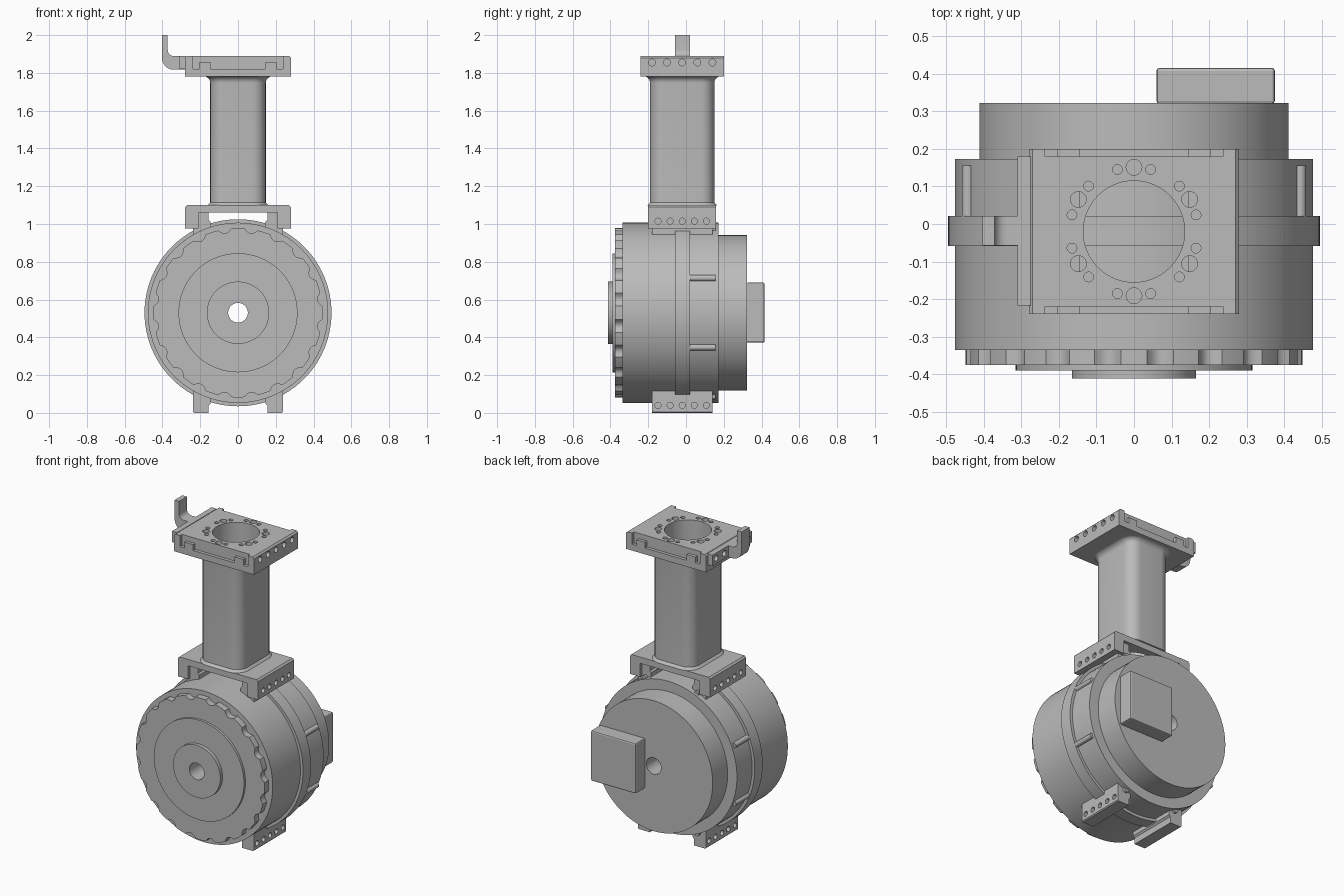
import bpy, bmesh
from math import sin, cos, pi, radians
from mathutils import Matrix, Vector

cube = bpy.data.objects.get("Cube")
if cube:
    bpy.data.objects.remove(cube, do_unlink=True)

GREY = (0.5, 0.5, 0.5, 1)
metal = bpy.data.materials.new("machined grey")
metal.use_nodes = True
metal.diffuse_color = GREY
metal.node_tree.nodes["Principled BSDF"].inputs["Base Color"].default_value = GREY

AXIS_Z = 0.53    # height of the drum axis
MID_Y = -0.02    # depth of the column axis


def finish(name, bm):
    bmesh.ops.recalc_face_normals(bm, faces=bm.faces)
    mesh = bpy.data.meshes.new(name)
    bm.to_mesh(mesh)
    bm.free()
    mesh.materials.append(metal)
    ob = bpy.data.objects.new(name, mesh)
    bpy.context.collection.objects.link(ob)
    return ob


def smooth(ob):
    bpy.ops.object.select_all(action='DESELECT')
    ob.select_set(True)
    bpy.context.view_layer.objects.active = ob
    bpy.ops.object.shade_smooth_by_angle(angle=radians(30))


def loft(name, rings, cap=True, closed=False):
    """Skin a list of equally long point rings."""
    bm = bmesh.new()
    rows = [[bm.verts.new(p) for p in ring] for ring in rings]
    n = len(rows[0])
    pairs = list(zip(rows, rows[1:]))
    if closed:
        pairs.append((rows[-1], rows[0]))
    for a, b in pairs:
        for i in range(n):
            j = (i + 1) % n
            bm.faces.new((a[i], a[j], b[j], b[i]))
    if cap and not closed:
        bm.faces.new(rows[0])
        bm.faces.new(rows[-1])
    return finish(name, bm)


def prism(name, profile, y0, y1):
    """Extrude an (x, z) outline along y."""
    return loft(name, [[(x, y, z) for x, z in profile] for y in (y0, y1)])


def box(name, x0, x1, y0, y1, z0, z1, bevel=0):
    ob = prism(name, [(x0, z0), (x1, z0), (x1, z1), (x0, z1)], y0, y1)
    if bevel:
        mod = ob.modifiers.new("Bevel", 'BEVEL')
        mod.width, mod.segments = bevel, 2
    return ob


def pin(bm, centre, direction, radius, length, segments=20):
    rot = Vector(direction).to_track_quat('Z', 'Y').to_matrix().to_4x4()
    bmesh.ops.create_cone(bm, cap_ends=True, segments=segments, radius1=radius,
                          radius2=radius, depth=length,
                          matrix=Matrix.Translation(centre) @ rot)


def cut(targets, pins):
    """Bore the holes described by pins out of every target."""
    bm = bmesh.new()
    for args in pins:
        pin(bm, *args)
    cutter = finish("hole_cutter", bm)
    cutter.hide_render = True
    for ob in targets:
        mod = ob.modifiers.new("Holes", 'BOOLEAN')
        mod.operation, mod.solver, mod.object = 'DIFFERENCE', 'EXACT', cutter
        bpy.context.view_layer.objects.active = ob
        bpy.ops.object.modifier_apply(modifier=mod.name)
    bpy.data.objects.remove(cutter, do_unlink=True)


def side_holes(x, z, spacing, radius=0.016, sides=(-1, 1)):
    return [((s * x, MID_Y + k * spacing, z), (1, 0, 0), radius, 0.06)
            for s in sides for k in range(-2, 3)]


# Drum: stepped body with strap, hub and through bore
steps = [(0.052, -0.412), (0.165, -0.412), (0.165, -0.39), (0.315, -0.39),
         (0.315, -0.36), (0.42, -0.36), (0.42, -0.335), (0.477, -0.335),
         (0.477, -0.058), (0.495, -0.058), (0.495, 0.021), (0.477, 0.021),
         (0.477, 0.173), (0.412, 0.173), (0.412, 0.322), (0.052, 0.322)]
SEG = 96
drum = loft("drum", [[(r * cos(t), y, AXIS_Z + r * sin(t)) for r, y in steps]
                     for t in (2 * pi * i / SEG for i in range(SEG))], closed=True)
smooth(drum)

# Scalloped grip ring on the front
grip_loops = []
for y, inner in ((-0.375, True), (-0.375, False), (-0.33, False), (-0.33, True)):
    loop = []
    for i in range(240):
        t = 2 * pi * i / 240
        r = 0.3 if inner else 0.448 - 0.022 * max(0, -cos(20 * t)) ** 0.8
        loop.append((r * cos(t), y, AXIS_Z + r * sin(t)))
    grip_loops.append(loop)
smooth(loft("grip_ring", grip_loops, closed=True))

# Round ribs behind the strap
bm = bmesh.new()
for k in range(8):
    t = radians(22.5 + 45 * k)
    pin(bm, (0.479 * cos(t), 0.088, AXIS_Z + 0.479 * sin(t)), (0, 1, 0), 0.016, 0.136, 16)
smooth(finish("drum_ribs", bm))

# Rear connector box
box("rear_box", 0.06, 0.375, 0.32, 0.416, 0.372, 0.69, 0.008)

# Feet below and matching rails above the drum
for side, label in ((-1, "right"), (1, "left")):
    outline = [(0.155, 0), (0.232, 0), (0.238, 0.006), (0.238, 0.12),
               (0.145, 0.12), (0.145, 0.05), (0.155, 0.04)]
    foot = prism(label + "_foot", [(side * x, z) for x, z in outline], -0.18, 0.14)
    cut([foot], side_holes(0.238, 0.04, 0.064, sides=(side,)))
    prism(label + "_rail", [(side * x, 2 * AXIS_Z - z) for x, z in outline],
          -0.18, 0.14)


def mirrored(half):
    return half + [(-x, z) for x, z in reversed(half)]


# Clamp: inverted channel gripping the rails
clamp = prism("clamp", mirrored([(0.145, 1.06), (0.208, 1.06), (0.208, 0.975),
                                 (0.28, 0.975), (0.28, 1.09), (0.27, 1.1)]),
              -0.2, 0.16)
cut([clamp], side_holes(0.28, 1.015, 0.064))

# Head: channel with arms and tabs, plus the plate inside it
channel = prism("head_channel", mirrored(
    [(0.145, 1.82), (0.145, 1.857), (0.205, 1.857), (0.205, 1.82), (0.237, 1.82),
     (0.237, 1.89), (0.27, 1.89), (0.28, 1.88), (0.28, 1.78)]), -0.24, 0.2)
plate = box("head_plate", -0.237, 0.237, -0.22, 0.18, 1.815, 1.89)
edge = box("head_edge", -0.31, -0.275, -0.217, 0.18, 1.82, 1.889)


# Column: rounded rectangular tube flaring at both ends
def rounded_ring(z, grow):
    hx, hy, r = 0.147 + grow, 0.17 + grow, 0.07 + grow
    pts = []
    for q, (sx, sy) in enumerate(((1, 1), (-1, 1), (-1, -1), (1, -1))):
        for i in range(9):
            t = pi / 2 * (q + i / 8)
            pts.append((sx * (hx - r) + r * cos(t),
                        MID_Y + sy * (hy - r) + r * sin(t), z))
    return pts


flare = [radians(15 * i) for i in range(7)]
rings = [rounded_ring(1.099 + 0.015 * sin(t), 0.015 * (1 - sin(t))) for t in flare]
rings += [rounded_ring(1.747 + 0.035 * sin(t), 0.035 * (1 - cos(t))) for t in flare]
column = loft("column", rings)

# Main bore through head, column and clamp
bore = [((0, MID_Y, 1.5), (0, 0, 1), 0.135, 1.0, 64)]
cut([column, clamp, channel, plate], bore)

# Bolt circle on the head: six bolts, each between two small holes
holes = []
for k in range(6):
    for offset, radius in ((-15, 0.013), (0, 0.021), (15, 0.013)):
        t = radians(90 + 60 * k + offset)
        holes.append(((0.171 * cos(t), MID_Y + 0.171 * sin(t), 1.89),
                      (0, 0, 1), radius, 0.09))
cut([plate], holes)
cut([channel], side_holes(0.28, 1.855, 0.08, 0.018))
cut([edge], side_holes(0.30, 1.855, 0.08, 0.018, (-1,)))
for ob in (column, clamp, channel, plate, edge):
    smooth(ob)

# Upturned hook on the right side of the head
arc = [radians(180 + 15 * i) for i in range(7)]
outer = [(-0.34 + 0.063 * cos(t), 1.88 + 0.063 * sin(t)) for t in arc]
inner = [(-0.34 + 0.032 * cos(t), 1.921 + 0.032 * sin(t)) for t in reversed(arc)]
hook = prism("hook", [(-0.403, 2.0)] + outer + [(-0.28, 1.817), (-0.28, 1.889)]
             + inner + [(-0.372, 2.0)], -0.057, 0.021)
smooth(hook)
